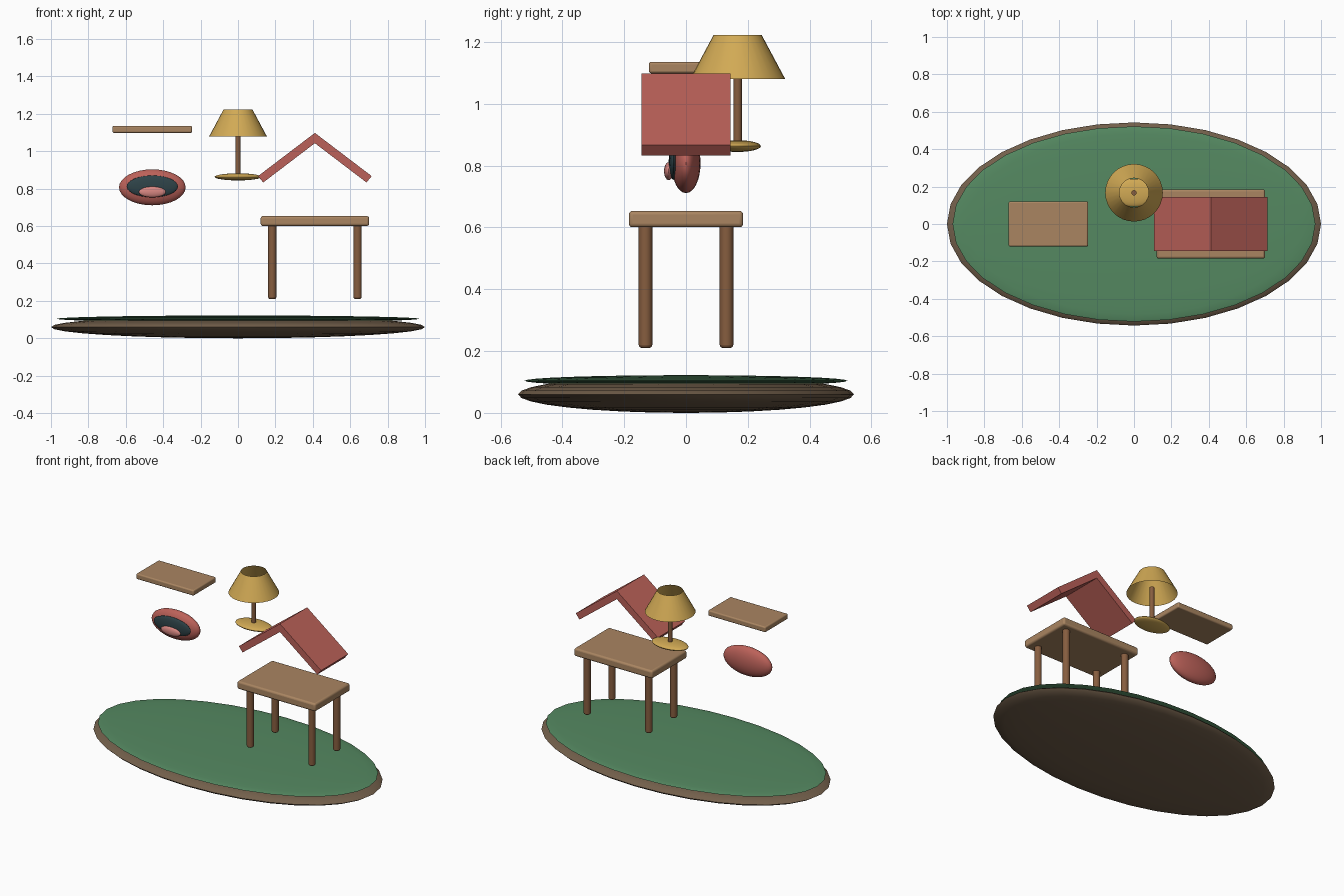
import bpy, bmesh, math

if "Cube" in bpy.data.objects:
    bpy.data.objects.remove(bpy.data.objects["Cube"])


def material(name, rgb):
    m = bpy.data.materials.new(name)
    m.diffuse_color = (*rgb, 1)
    m.use_nodes = True
    m.node_tree.nodes["Principled BSDF"].inputs["Base Color"].default_value = m.diffuse_color
    return m


RED = material("red", (0.50, 0.12, 0.10))
GREEN = material("green", (0.09, 0.25, 0.12))
OAK = material("light_wood", (0.40, 0.235, 0.12))
WALNUT = material("dark_wood", (0.24, 0.11, 0.05))
GOLD = material("gold", (0.64, 0.40, 0.09))
EARTH = material("earth", (0.17, 0.115, 0.07))
TEAL = material("dark_teal", (0.027, 0.055, 0.064))
PINK = material("pink", (0.68, 0.24, 0.22))


def finish(name, bm, mat, smooth=True, bevel=0):
    me = bpy.data.meshes.new(name)
    bmesh.ops.recalc_face_normals(bm, faces=bm.faces)
    bm.to_mesh(me)
    bm.free()
    ob = bpy.data.objects.new(name, me)
    bpy.context.collection.objects.link(ob)
    me.materials.append(mat)
    if bevel:
        mod = ob.modifiers.new("bevel", 'BEVEL')
        mod.width = bevel
        mod.segments = 3
        mod.limit_method = 'ANGLE'
    if smooth:
        bpy.ops.object.select_all(action='DESELECT')
        bpy.context.view_layer.objects.active = ob
        ob.select_set(True)
        bpy.ops.object.shade_smooth_by_angle(angle=math.radians(40))
    return ob


def place(bm, loc, scale=(1, 1, 1)):
    bmesh.ops.scale(bm, vec=scale, verts=bm.verts)
    bmesh.ops.translate(bm, vec=loc, verts=bm.verts)


def ellipsoid(name, loc, radii, mat):
    bm = bmesh.new()
    bmesh.ops.create_uvsphere(bm, u_segments=32, v_segments=16, radius=1)
    place(bm, loc, radii)
    return finish(name, bm, mat)


def box(name, loc, size, mat, bevel):
    bm = bmesh.new()
    bmesh.ops.create_cube(bm, size=1)
    place(bm, loc, size)
    return finish(name, bm, mat, bevel=bevel)


def cone(name, x, y, z0, z1, r0, r1, mat, caps=True, bevel=0):
    bm = bmesh.new()
    bmesh.ops.create_cone(bm, cap_ends=caps, segments=32,
                          radius1=r0, radius2=r1, depth=z1 - z0)
    place(bm, (x, y, (z0 + z1) / 2))
    return finish(name, bm, mat, bevel=bevel)


# ground island
ellipsoid("ground_base", (0, 0, 0.06), (1, 0.543, 0.06), EARTH)
ellipsoid("grass", (0, 0, 0.104), (0.97, 0.522, 0.018), GREEN)

# table
TX = 0.411
box("table_top", (TX, 0, 0.627), (0.58, 0.37, 0.053), OAK, 0.012)
for sx, side in ((-1, "left"), (1, "right")):
    for sy, end in ((-1, "front"), (1, "back")):
        cone(f"{end}_{side}_leg", TX + sx * 0.228, sy * 0.131, 0.21, 0.61,
             0.022, 0.022, WALNUT, bevel=0.01)

# gabled roof: chevron profile extruded along y
half = [(0.304, 0.867), (0.276, 0.833)]
profile = [(0, 1.098), half[0], half[1], (0, 1.043),
           (-half[1][0], half[1][1]), (-half[0][0], half[0][1])]
bm = bmesh.new()
front = [bm.verts.new((TX + x, -0.144, z)) for x, z in profile]
back = [bm.verts.new((TX + x, 0.144, z)) for x, z in profile]
for i in range(6):
    j = (i + 1) % 6
    bm.faces.new((front[i], front[j], back[j], back[i]))
for ring in (front, back):
    bm.faces.new(ring[:4])
    bm.faces.new(ring[3:] + ring[:1])
finish("roof", bm, RED, smooth=False)

# lamp with an open shade
LY = 0.167
ellipsoid("lamp_foot", (0, LY, 0.863), (0.125, 0.075, 0.019), GOLD)
cone("lamp_pole", 0, LY, 0.865, 1.12, 0.014, 0.014, WALNUT)
cone("lamp_shade", 0, LY, 1.08, 1.222, 0.154, 0.078, GOLD, caps=False)

# shelf board
box("shelf", (-0.458, 0, 1.117), (0.426, 0.24, 0.037), OAK, 0.008)

# mouth: outer shell, dark opening, tongue
ellipsoid("mouth_shell", (-0.458, 0, 0.807), (0.178, 0.047, 0.096), RED)
ellipsoid("mouth_opening", (-0.458, -0.04, 0.812), (0.137, 0.016, 0.058), TEAL)
ellipsoid("tongue", (-0.458, -0.056, 0.782), (0.072, 0.015, 0.029), PINK)
